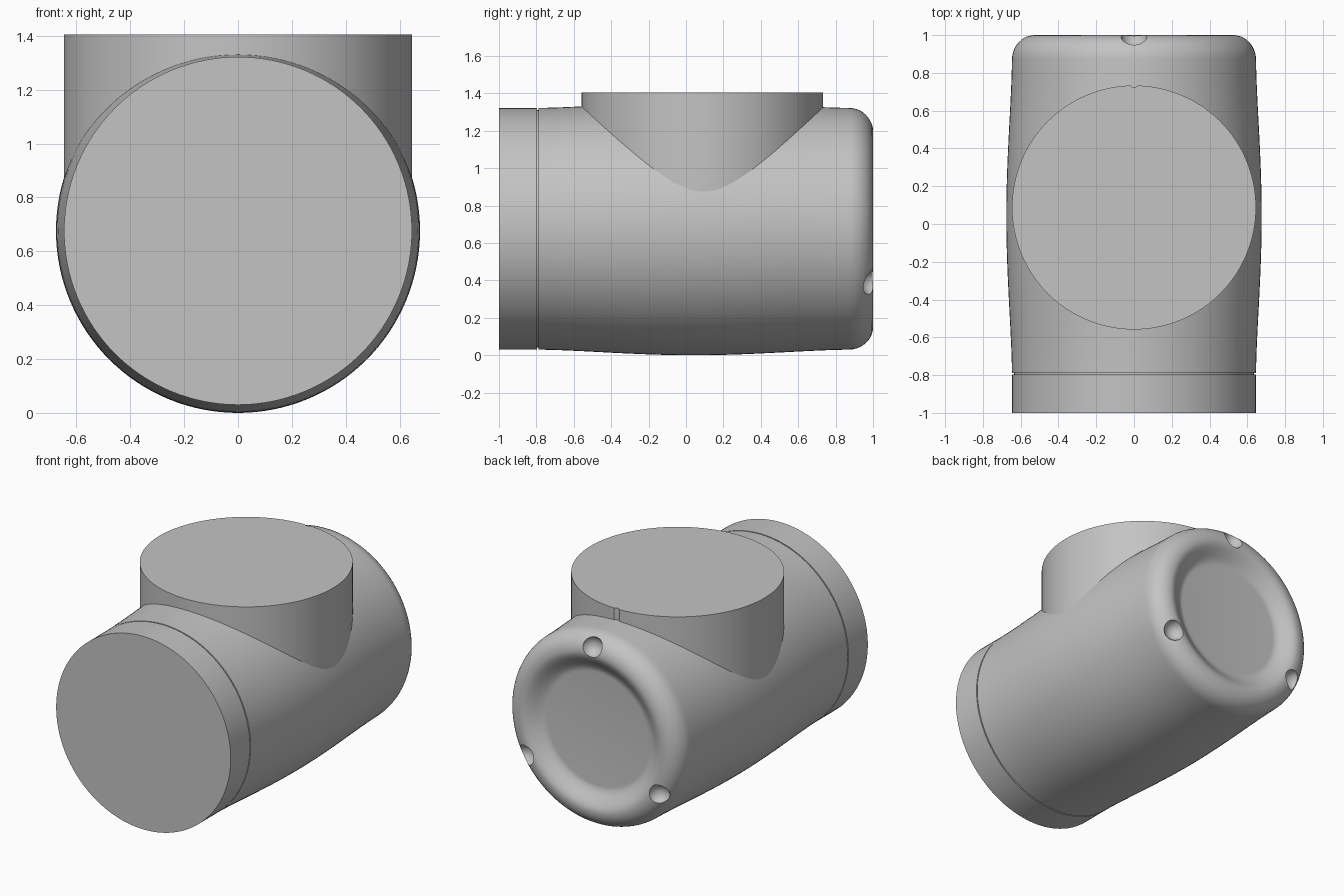
import bpy, bmesh, math
from mathutils import Matrix, Vector

if "Cube" in bpy.data.objects:
    bpy.data.objects.remove(bpy.data.objects["Cube"], do_unlink=True)

AXIS_Z = 0.676          # height of the housing axis
PORT_Y = 0.0875         # centre of the upper port
END_R = 0.646           # radius of both flanges

grey = bpy.data.materials.new("Satin grey")
grey.use_nodes = True
grey.diffuse_color = (0.55, 0.55, 0.55, 1)
grey.node_tree.nodes["Principled BSDF"].inputs["Base Color"].default_value = grey.diffuse_color


def add_object(name, bm):
    bmesh.ops.recalc_face_normals(bm, faces=bm.faces)
    mesh = bpy.data.meshes.new(name)
    bm.to_mesh(mesh)
    bm.free()
    mesh.materials.append(grey)
    obj = bpy.data.objects.new(name, mesh)
    bpy.context.collection.objects.link(obj)
    return obj


def lathe(name, profile, steps=128):
    """Turn (radius, y) points around the housing axis."""
    bm = bmesh.new()
    verts = [bm.verts.new((r, y, AXIS_Z)) for r, y in profile]
    edges = [bm.edges.new(pair) for pair in zip(verts, verts[1:])]
    bmesh.ops.spin(bm, geom=verts + edges, cent=(0, 0, AXIS_Z), axis=(0, 1, 0),
                   angle=2 * math.pi, steps=steps, use_duplicate=False)
    bmesh.ops.remove_doubles(bm, verts=bm.verts, dist=0.0001)
    return add_object(name, bm)


def cylinder(name, radius, bottom, top, y, segments):
    bm = bmesh.new()
    bmesh.ops.create_cone(bm, cap_ends=True, segments=segments, radius1=radius,
                          radius2=radius, depth=top - bottom,
                          matrix=Matrix.Translation((0, y, (top + bottom) / 2)))
    return add_object(name, bm)


def activate(obj):
    bpy.ops.object.select_all(action='DESELECT')
    obj.select_set(True)
    bpy.context.view_layer.objects.active = obj


def cut(obj, cutter):
    activate(obj)
    mod = obj.modifiers.new("Cut", 'BOOLEAN')
    mod.operation = 'DIFFERENCE'
    mod.solver = 'EXACT'
    mod.object = cutter
    bpy.ops.object.modifier_apply(modifier=mod.name)
    bpy.data.objects.remove(cutter, do_unlink=True)


def smooth(obj):
    activate(obj)
    bpy.ops.object.shade_smooth_by_angle(angle=math.radians(30))


# Housing profile: front cap, seam groove, swollen barrel
profile = [(0, -1), (END_R, -1), (END_R, -0.796), (END_R - 0.012, -0.796),
           (END_R - 0.012, -0.788), (END_R, -0.788)]
BARREL = 20
for i in range(1, BARREL + 1):
    t = i / BARREL
    profile.append((END_R + 0.03 * math.sin(math.pi * t) ** 1.5, -0.788 + 1.658 * t))

# Rounded back rim, then an S-shaped slope down to the recessed disc
for i in range(1, 11):
    a = math.pi / 2 * i / 10
    profile.append((0.526 + 0.12 * math.cos(a), 0.87 + 0.13 * math.sin(a)))
for i in range(1, 13):
    t = i / 12
    profile.append((0.526 - 0.15 * t, 0.965 + 0.035 * math.cos(math.pi * t)))
profile.append((0, 0.93))
housing = lathe("housing", profile)

# Three screw dimples around the back rim
for k in range(3):
    a = math.radians(90 + 120 * k)
    bm = bmesh.new()
    place = Matrix.Translation(Vector((0.575 * math.cos(a), 1.0, AXIS_Z + 0.575 * math.sin(a))))
    bmesh.ops.create_uvsphere(bm, u_segments=24, v_segments=16, radius=0.07, matrix=place)
    cut(housing, add_object("dimple_cutter", bm))
smooth(housing)

# Upper port rising out of the barrel, with a small locating notch at the back
port = cylinder("upper_port", END_R, 0.7, 1.405, PORT_Y, 128)
cut(port, cylinder("notch_cutter", 0.025, 1.2, 1.5, PORT_Y + END_R + 0.015, 20))
smooth(port)
